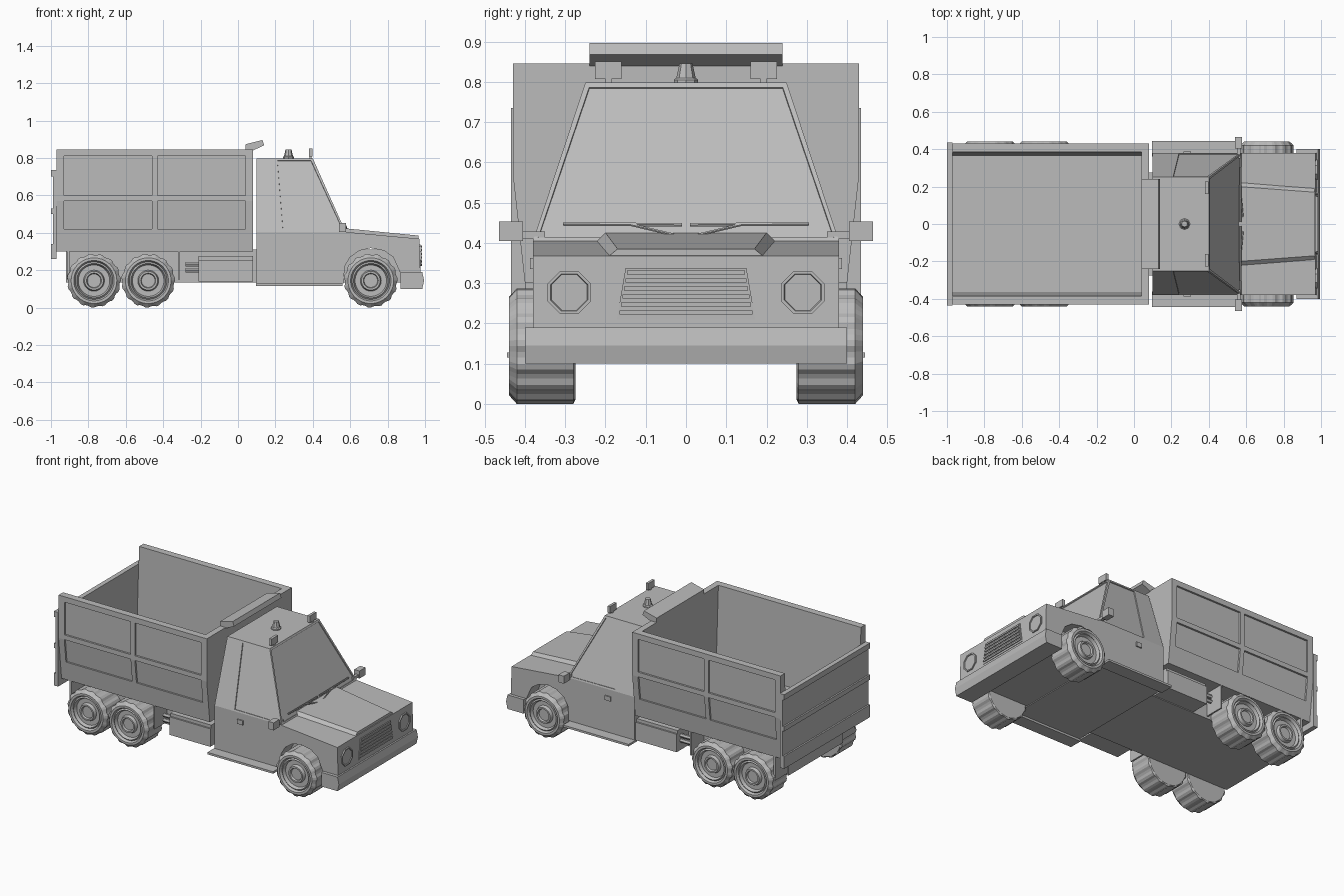
import bpy, bmesh, math

paint = bpy.data.materials.new("light_grey")
paint.diffuse_color = (0.5, 0.5, 0.5, 1)


def finish(name, bm):
    bmesh.ops.recalc_face_normals(bm, faces=bm.faces)
    me = bpy.data.meshes.new(name)
    bm.to_mesh(me)
    bm.free()
    me.materials.append(paint)
    ob = bpy.data.objects.new(name, me)
    bpy.context.collection.objects.link(ob)
    return ob


def loft_mesh(rings):
    """Skin equal-length point rings and cap both ends."""
    bm = bmesh.new()
    vs = [[bm.verts.new(p) for p in r] for r in rings]
    n = len(vs[0])
    for a, b in zip(vs, vs[1:]):
        for i in range(n):
            j = (i + 1) % n
            bm.faces.new((a[i], a[j], b[j], b[i]))
    bm.faces.new(vs[0])
    bm.faces.new(vs[-1])
    return bm


def loft(name, rings):
    return finish(name, loft_mesh(rings))


def box(name, x0, x1, y0, y1, z0, z1):
    return loft(name, [[(x0, y0, z), (x1, y0, z), (x1, y1, z), (x0, y1, z)] for z in (z0, z1)])


def prism_y(name, pts, y0, y1):
    return loft(name, [[(x, y, z) for x, z in pts] for y in (y0, y1)])


def prism_x(name, pts, x0, x1):
    return loft(name, [[(x, y, z) for y, z in pts] for x in (x0, x1)])


# Chassis and bumper
box("chassis", -0.92, 0.96, -0.275, 0.275, 0.135, 0.31)
prism_y("front_bumper", [(0.87, 0.10), (0.985, 0.10), (0.995, 0.145), (0.985, 0.19), (0.87, 0.19)], -0.4, 0.4)

# Lower body with wheel arches
prism_y("lower_body", [(0.1, 0.13), (0.565, 0.13), (0.57, 0.22), (0.60, 0.27), (0.65, 0.305),
                       (0.71, 0.318), (0.78, 0.305), (0.83, 0.27), (0.865, 0.19), (0.975, 0.19),
                       (0.97, 0.368), (0.57, 0.405), (0.1, 0.405)], -0.38, 0.38)

# Raised bonnet panel
loft("bonnet_panel", [[(0.56, -0.24, 0.39), (0.56, 0.24, 0.39), (0.56, 0.20, 0.425), (0.56, -0.20, 0.425)],
                      [(0.965, -0.20, 0.36), (0.965, 0.20, 0.36), (0.965, 0.17, 0.385), (0.965, -0.17, 0.385)]])

# Upper cab with recessed windscreen and side windows
bm = loft_mesh([[(0.1, -0.38, 0.405), (0.575, -0.38, 0.405), (0.575, 0.38, 0.405), (0.1, 0.38, 0.405)],
                [(0.1, -0.25, 0.798), (0.40, -0.25, 0.798), (0.40, 0.25, 0.798), (0.1, 0.25, 0.798)]])
bmesh.ops.recalc_face_normals(bm, faces=bm.faces)
panes = [f for f in bm.faces if abs(f.normal.z) < 0.9 and f.normal.x > -0.5]
bmesh.ops.inset_individual(bm, faces=panes, thickness=0.016, depth=0)
for f in panes:
    if abs(f.normal.y) > 0.5:
        for v in f.verts:
            if v.co.x < 0.2:
                v.co.x = 0.21 if v.co.z > 0.6 else 0.24
bm.normal_update()
bmesh.ops.inset_individual(bm, faces=panes, thickness=0.001, depth=-0.006)
finish("upper_cab", bm)

# Grille: frame plate with slats
prism_x("grille_plate", [(-0.172, 0.21), (0.172, 0.21), (0.15, 0.338), (-0.15, 0.338)], 0.968, 0.977)
for i in range(6):
    z = 0.222 + i * 0.02
    w = 0.165 - 0.022 * i / 6
    box("grille_slat", 0.97, 0.983, -w, w, z, z + 0.01)

# Beacon on the roof
loft("roof_beacon", [[(0.27 + r * math.cos(i * math.pi / 4), r * math.sin(i * math.pi / 4), z) for i in range(8)]
                     for r, z in ((0.03, 0.795), (0.03, 0.805), (0.024, 0.81), (0.016, 0.846))])

# Tipper body: open trough and front wall
prism_x("tipper_trough", [(-0.418, 0.845), (-0.418, 0.57), (-0.39, 0.30), (0.39, 0.30), (0.418, 0.57),
                          (0.418, 0.845), (0.385, 0.845), (0.363, 0.34), (-0.363, 0.34), (-0.385, 0.845)],
        -0.97, 0.08)
prism_x("tipper_front_wall", [(-0.43, 0.845), (-0.43, 0.57), (-0.40, 0.30), (0.40, 0.30), (0.43, 0.57),
                              (0.43, 0.845)], 0.04, 0.08)

# Cab guard on the tipper
prism_y("cab_guard", [(0.04, 0.84), (0.08, 0.84), (0.14, 0.868), (0.13, 0.896), (0.04, 0.873)], -0.24, 0.24)

# Tailgate with raised frame
box("tailgate", -0.99, -0.97, -0.435, 0.435, 0.26, 0.735)
for z0, z1 in ((0.26, 0.34), (0.50, 0.53), (0.70, 0.735)):
    box("tailgate_rail", -1.0, -0.985, -0.435, 0.435, z0, z1)


def skin(z):
    return 0.43 if z >= 0.57 else 0.40 + (z - 0.30) / 0.27 * 0.03


def wheel(name, x, s):
    prof = [(0.275, 0.04, 0), (0.275, 0.134, 0), (0.28, 0.138, 1), (0.42, 0.138, 1), (0.44, 0.122, 0),
            (0.44, 0.108, 0), (0.425, 0.100, 0), (0.432, 0.092, 0), (0.412, 0.084, 0), (0.412, 0.056, 0),
            (0.432, 0.050, 0), (0.432, 0.040, 0), (0.420, 0.036, 0), (0.420, 0.01, 0)]
    n = 60
    rings = []
    for y, r, tread in prof:
        ring = []
        for i in range(n):
            a = 2 * math.pi * i / n
            rr = r + (0.006 if tread and i % 4 < 2 else 0)
            ring.append((x + rr * math.cos(a), s * y, 0.144 + rr * math.sin(a)))
        rings.append(ring)
    loft(name, rings)


def side_box(name, s, x0, x1, y0, y1, z0, z1):
    box(name, x0, x1, min(s * y0, s * y1), max(s * y0, s * y1), z0, z1)


def rod(name, a, b, r):
    """Thin six-sided bar from a to b, lying across the x or y axis."""
    along_x = abs(a[0] - b[0]) > abs(a[1] - b[1])
    rings = []
    for p in (a, b):
        ring = []
        for i in range(6):
            c, d = r * math.cos(i * math.pi / 3), r * math.sin(i * math.pi / 3)
            ring.append((p[0], p[1] + c, p[2] + d) if along_x else (p[0] + c, p[1], p[2] + d))
        rings.append(ring)
    loft(name, rings)


for s in (1, -1):
    # Wheels
    for x in (0.71, -0.48, -0.77):
        wheel("wheel", x, s)

    # Raised ribs framing the tipper side panels
    for x0, x1, z0, z1 in ((-0.97, -0.93, 0.30, 0.845), (-0.46, -0.43, 0.42, 0.82), (0.07, 0.08, 0.30, 0.845),
                           (-0.97, 0.08, 0.81, 0.845), (-0.97, 0.08, 0.57, 0.60), (-0.97, 0.08, 0.30, 0.42)):
        levels = [z0] + ([0.57] if z0 < 0.57 < z1 else []) + [z1]
        loft("tipper_rib", [[(x0, s * (skin(z) - 0.025), z), (x1, s * (skin(z) - 0.025), z),
                             (x1, s * skin(z), z), (x0, s * skin(z), z)] for z in levels])

    # Steps, side tanks, mud flaps
    side_box("cab_step", s, 0.095, 0.56, 0.36, 0.445, 0.115, 0.128)
    side_box("side_tank", s, -0.21, 0.08, 0.25, 0.395, 0.14, 0.255)
    side_box("tank_lid", s, -0.21, 0.08, 0.25, 0.385, 0.255, 0.275)
    side_box("rear_mud_flap", s, -0.915, -0.90, 0.25, 0.40, 0.15, 0.305)
    side_box("front_mud_flap", s, -0.32, -0.31, 0.25, 0.40, 0.15, 0.305)

    # Pipes between tank and rear wheels
    for z in (0.20, 0.232):
        rod("pipe", (-0.28, s * 0.35, z), (-0.20, s * 0.35, z), 0.013)

    # Roof lamps, mirrors, door handles
    side_box("roof_lamp", s, 0.38, 0.397, 0.16, 0.226, 0.807, 0.85)
    side_box("roof_lamp_foot", s, 0.383, 0.394, 0.185, 0.20, 0.79, 0.81)
    side_box("mirror_arm", s, 0.55, 0.57, 0.35, 0.42, 0.41, 0.428)
    side_box("mirror", s, 0.54, 0.578, 0.405, 0.465, 0.405, 0.453)
    side_box("door_handle", s, 0.265, 0.305, 0.37, 0.388, 0.335, 0.363)

    # Octagonal headlamps
    loft("headlamp", [[(x, s * 0.29 + r * math.cos((i + 0.5) * math.pi / 4),
                        0.277 + r * math.sin((i + 0.5) * math.pi / 4)) for i in range(8)]
                      for x, r in ((0.96, 0.058), (0.98, 0.058), (0.98, 0.050), (0.975, 0.048))])

    # Wipers
    rod("wiper_blade", (0.57, s * 0.01, 0.445), (0.57, s * 0.305, 0.447), 0.005)
    rod("wiper_arm", (0.583, s * 0.03, 0.42), (0.572, s * 0.14, 0.446), 0.004)
